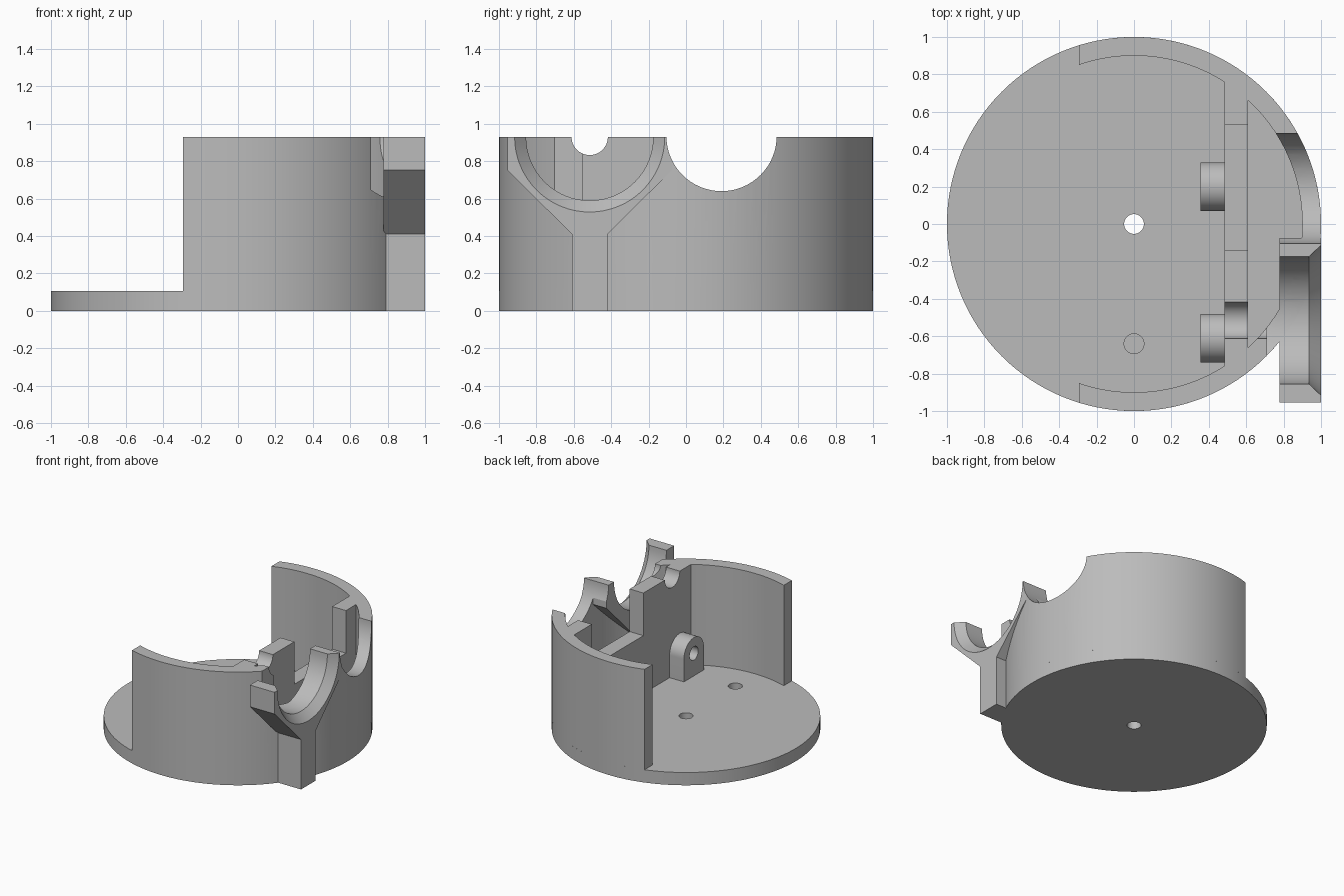
import bpy, bmesh, math
from mathutils import Vector

if "Cube" in bpy.data.objects:
    bpy.data.objects.remove(bpy.data.objects["Cube"])

grey = bpy.data.materials.new("light grey plastic")
grey.use_nodes = True
grey.diffuse_color = (0.5, 0.5, 0.5, 1)
grey.node_tree.nodes["Principled BSDF"].inputs["Base Color"].default_value = grey.diffuse_color

TOP, FLOOR = 0.93, 0.105
WALL_IN = 0.9
BORE_Y = -0.515


def arc(r, a0, a1, n, cx=0.0, cy=0.0):
    """Points along a circular arc, angles in degrees."""
    steps = [math.radians(a0 + (a1 - a0) * i / n) for i in range(n + 1)]
    return [(cx + r * math.cos(a), cy + r * math.sin(a)) for a in steps]


def circle(r, cx=0.0, cy=0.0, n=64):
    return arc(r, 0, 360, n, cx, cy)[:-1]


def loft(name, bottom, top, lo, hi, axis):
    """Join two outlines of equal length; axis 'z' takes (x, y), 'x' takes (y, z)."""
    def place(p, d):
        return Vector((p[0], p[1], d)) if axis == "z" else Vector((d, p[0], p[1]))
    bm = bmesh.new()
    a = [bm.verts.new(place(p, lo)) for p in bottom]
    b = [bm.verts.new(place(p, hi)) for p in top]
    bm.faces.new(a[::-1])
    bm.faces.new(b)
    for i in range(len(a)):
        j = (i + 1) % len(a)
        bm.faces.new((a[i], a[j], b[j], b[i]))
    bmesh.ops.recalc_face_normals(bm, faces=bm.faces[:])
    mesh = bpy.data.meshes.new(name)
    bm.to_mesh(mesh)
    bm.free()
    mesh.materials.append(grey)
    obj = bpy.data.objects.new(name, mesh)
    bpy.context.collection.objects.link(obj)
    return obj


def prism(name, outline, lo, hi, axis):
    return loft(name, outline, outline, lo, hi, axis)


def cut(obj, *cutters):
    """Subtract cutters and bake the result."""
    for c in cutters:
        mod = obj.modifiers.new("cut", "BOOLEAN")
        mod.operation, mod.solver, mod.object = "DIFFERENCE", "EXACT", c
    graph = bpy.context.evaluated_depsgraph_get()
    baked = bpy.data.meshes.new_from_object(obj.evaluated_get(graph))
    obj.modifiers.clear()
    obj.data = baked


# Cutters shared between parts
bore = prism("bore_cutter", circle(0.34, BORE_Y, TOP), 0.71, 1.1, "x")
flare = loft("flare_cutter", circle(0.34, BORE_Y, TOP), circle(0.43, BORE_Y, TOP), 0.935, 1.03, "x")
side_notch = prism("side_notch_cutter", circle(0.295, 0.19, 0.935), 0.7, 1.1, "x")
shaft_notch = prism("shaft_notch_cutter", circle(0.097, BORE_Y, TOP), 0.4, 0.75, "x")
gap = prism("gap_cutter", [(-0.14, 0.58), (0.53, 0.58), (0.53, 1.2), (-0.14, 1.2)], 0.4, 0.7, "x")
centre_hole = prism("centre_hole_cutter", circle(0.053), -0.1, 0.3, "z")
blind_hole = prism("blind_hole_cutter", circle(0.053, 0, -0.64), 0.03, 0.3, "z")
cutters = [bore, flare, side_notch, shaft_notch, gap, centre_hole, blind_hole]

# Round base with a through hole and a blind hole
base = prism("base_disc", circle(1, n=128), 0, FLOOR, "z")
cut(base, centre_hole, blind_hole)

# Curved outer wall, open on one side
out_end = math.degrees(math.acos(-0.293))
in_end = math.degrees(math.acos(-0.293 / WALL_IN))
wall = prism("outer_wall", arc(1, -out_end, out_end, 80) + arc(WALL_IN, in_end, -in_end, 80),
             FLOOR, TOP, "z")
cut(wall, bore, flare, side_notch, shaft_notch)

# Straight partition with a lowered middle and a shaft notch
partition = prism("partition", [(0.485, -0.77), (0.61, -0.67), (0.61, 0.67), (0.485, 0.77)],
                  FLOOR, TOP, "z")
cut(partition, gap, shaft_notch)

# Y-shaped cradle on a narrow leg
half = [(0.095, 0), (0.095, 0.41), (0.44, 0.752), (0.44, TOP)]
outline = [(BORE_Y + y, z) for y, z in half] + [(BORE_Y - y, z) for y, z in reversed(half)]
cradle = prism("bearing_cradle", outline, 0.777, 1, "x")
cut(cradle, bore, flare, side_notch)

# Two round-topped lugs with pin holes
lugs = []
for name, y in (("front_lug", -0.61), ("back_lug", 0.2)):
    shape = [(y - 0.13, FLOOR), (y + 0.13, FLOOR)] + arc(0.13, 0, 180, 32, y, 0.29)
    lug = prism(name, shape, 0.355, 0.485, "x")
    pin = prism("pin_cutter", circle(0.055, y, 0.29), 0.3, 0.484, "x")
    cut(lug, pin)
    lugs.append(lug)
    cutters.append(pin)

for c in cutters:
    bpy.data.objects.remove(c)

# Smooth curved faces, keep edges sharp
bpy.ops.object.select_all(action="DESELECT")
for part in [base, wall, partition, cradle] + lugs:
    part.select_set(True)
bpy.context.view_layer.objects.active = base
bpy.ops.object.shade_smooth_by_angle(angle=math.radians(25))
